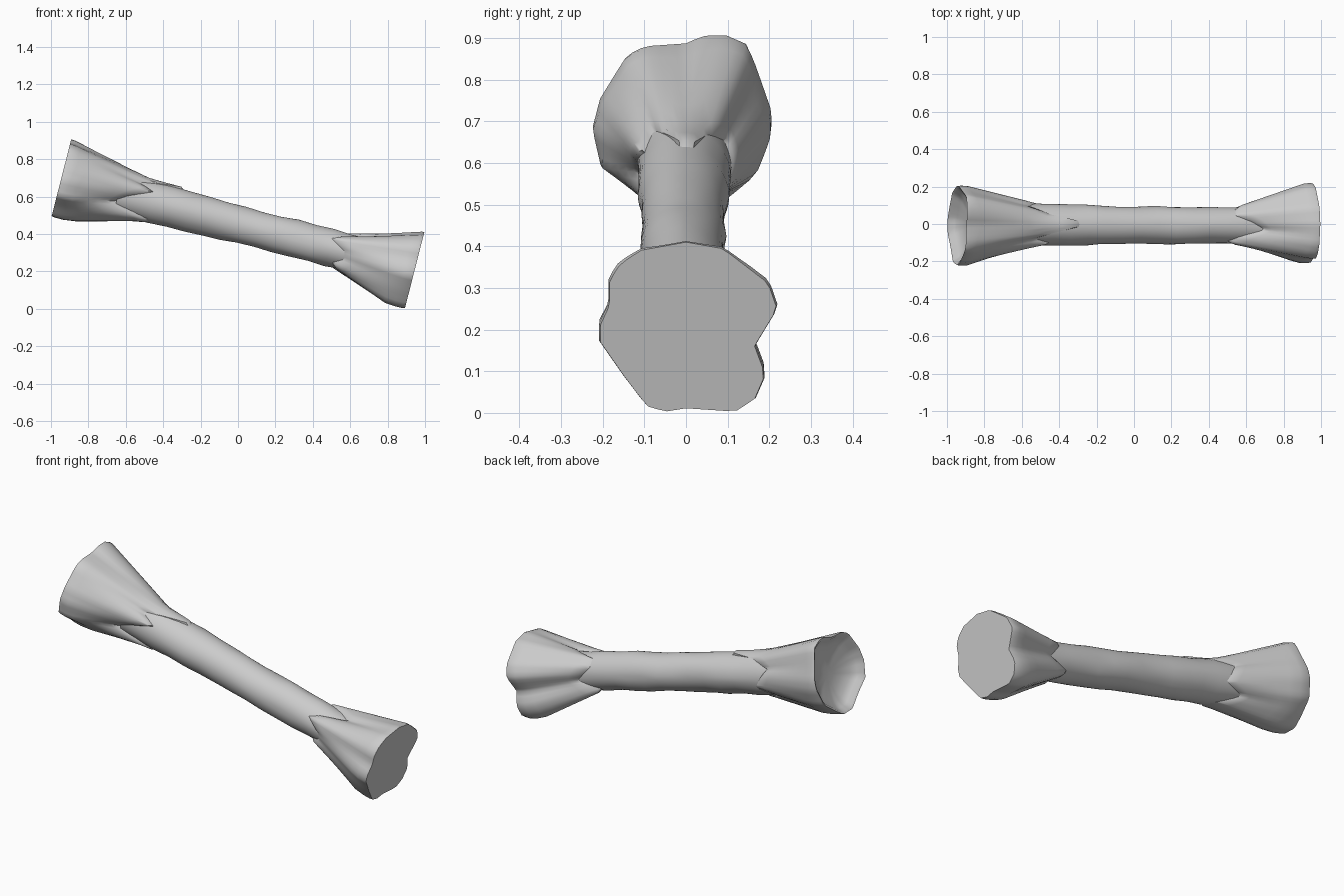
import bpy, bmesh, math, random

if "Cube" in bpy.data.objects:
    bpy.data.objects.remove(bpy.data.objects["Cube"])

random.seed(4)
TILT = math.radians(14.3)
MID_Z = 0.453
END = 0.976
N = 60


def periodic(table, a, chord=False):
    """Interpolate (angle, value) pairs round a full turn, linearly or along straight chords."""
    pts = sorted(table)
    pts = [(pts[-1][0] - 360, pts[-1][1])] + pts + [(pts[0][0] + 360, pts[0][1])]
    for (a0, v0), (a1, v1) in zip(pts, pts[1:]):
        if a0 <= a <= a1:
            if chord:
                p, q = math.radians(a - a0), math.radians(a1 - a)
                return v0 * v1 * math.sin(p + q) / (v0 * math.sin(p) + v1 * math.sin(q))
            return v0 + (v1 - v0) * (a - a0) / max(a1 - a0, 1e-6)
    return pts[0][1]


def polar(outline, zc):
    """Turn a (y, z) outline into (angle, radius) pairs about the log axis."""
    res = []
    for y, z in outline:
        v = (z - zc) / math.cos(TILT)
        res.append((math.degrees(math.atan2(v, y)) % 360, math.hypot(y, v)))
    return res


def loft(name, rings, close_start, close_end, angle=50):
    bm = bmesh.new()
    vs = [[bm.verts.new(p) for p in ring] for ring in rings]
    for r0, r1 in zip(vs, vs[1:]):
        for i in range(len(r0)):
            j = (i + 1) % len(r0)
            bm.faces.new((r0[i], r0[j], r1[j], r1[i]))
    if close_start:
        bm.faces.new(vs[0])
    if close_end:
        bm.faces.new(vs[-1])
    bmesh.ops.recalc_face_normals(bm, faces=bm.faces)
    me = bpy.data.meshes.new(name)
    bm.to_mesh(me)
    bm.free()
    ob = bpy.data.objects.new(name, me)
    bpy.context.collection.objects.link(ob)
    ob.location = (0, 0, MID_Z)
    ob.rotation_euler = (0, TILT, 0)
    bpy.ops.object.select_all(action='DESELECT')
    ob.select_set(True)
    bpy.context.view_layer.objects.active = ob
    bpy.ops.object.shade_smooth_by_angle(angle=math.radians(angle))
    return ob


def point(u, r, a, w0=0.0):
    a = math.radians(a)
    return (u, w0 + r * math.cos(a), r * math.sin(a))


ANGLES = [360 * i / N for i in range(N)]

# Shaft: slightly knotty tapering cylinder
rings = []
for k in range(15):
    u = -0.66 + 1.36 * k / 14
    base = 0.099 + 0.012 * max(0, -u) / 0.5
    bumps = [(b, random.uniform(-0.005, 0.005)) for b in range(0, 360, 45)]
    rings.append([point(u, base + periodic(bumps, a), a, -0.006) for a in ANGLES])
loft("shaft", rings, True, True)


def flare(name, side, outline, tips, hug, hollow):
    rim = polar(outline, MID_Z - side * END * math.sin(TILT))
    rings = []
    # Ragged inner edge growing out to the wide end (underside widens sooner)
    for f in (0, 0.06, 0.18, 0.32, 0.46, 0.6, 0.74, 0.87, 0.96, 1):
        ring = []
        for a in ANGLES:
            tip, R = periodic(tips, a), periodic(rim, a, True)
            u = tip + (END - tip) * f
            start = max(tip + 0.02, 0.5)
            full = 0.925 + 0.05 * math.sin(math.radians(a))
            t = min(1, max(0, (u - start) / (full - start)))
            h = hug + 0.004 * math.sin(math.radians(a * 5))
            r = 0.088 if f == 0 else h + (R - h) * t
            if f == 1:
                r = R * 0.985
            ring.append(point(side * u, r, a, -0.004 * (1 - t)))
        rings.append(ring)
    # Shallow bowl in the open end
    if hollow:
        for k, d in ((0.93, 0.006), (0.85, 0.03), (0.7, 0.05), (0.45, 0.065), (0.2, 0.07)):
            rings.append([point(side * (END - d), periodic(rim, a, True) * k, a) for a in ANGLES])
    loft(name, rings, False, True)


right_outline = [(0, .413), (.09, .397), (.2, .313), (.222, .25), (.167, .16), (.193, .09),
                 (.167, .03), (.12, .0), (0, .008), (-.05, .0), (-.095, .013), (-.15, .085),
                 (-.209, .17), (-.209, .21), (-.186, .26), (-.186, .32), (-.16, .36), (-.11, .393)]
right_tips = [(30, .54), (60, .53), (80, .62), (105, .69), (130, .55), (150, .49), (180, .57),
              (205, .58), (230, .53), (270, .56), (310, .5), (350, .62)]
left_outline = [(.04, .908), (.095, .911), (.15, .887), (.205, .73), (.205, .68), (.17, .59), (.09, .53),
                (.03, .492), (-.05, .494), (-.12, .55), (-.205, .605), (-.224, .69), (-.206, .76),
                (-.143, .862), (-.1, .883), (0, .89)]
left_tips = [(0, .52), (30, .58), (60, .46), (78, .31), (95, .30), (112, .43), (130, .55), (150, .46),
             (180, .59), (205, .66), (235, .45), (270, .44), (310, .6), (340, .48)]

flare("flared_end_right", 1, right_outline, right_tips, 0.107, False)
flare("flared_end_left", -1, left_outline, left_tips, 0.115, True)
